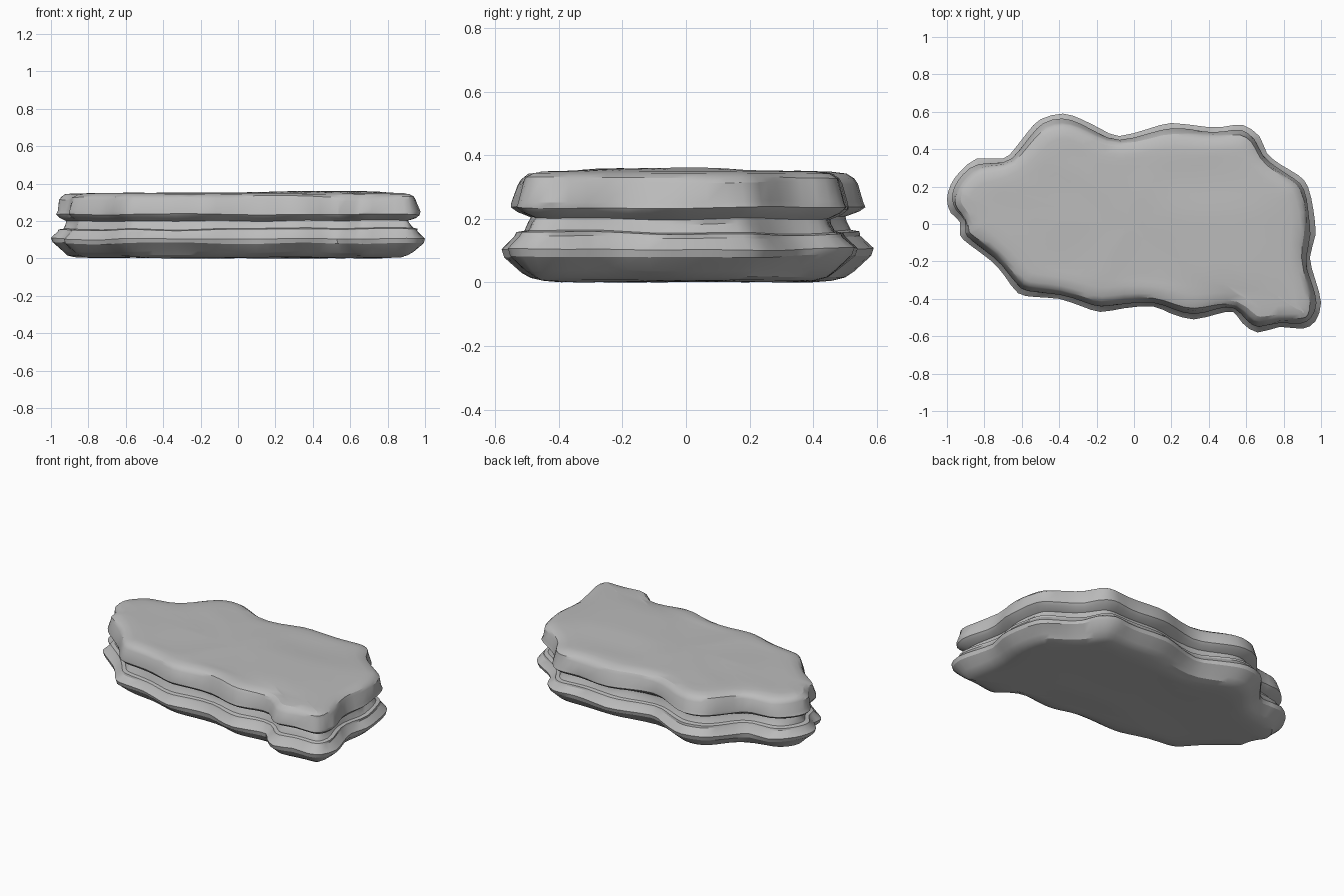
import bpy
import bmesh
from mathutils import Vector, noise

cube = bpy.data.objects.get("Cube")
if cube:
    bpy.data.objects.remove(cube, do_unlink=True)

# Widest outline of the slab, counter-clockwise from the left tip
OUTLINE = [
    (-1, .13), (-.98, .06), (-.93, .01), (-.93, -.06), (-.88, -.11), (-.76, -.2),
    (-.69, -.28), (-.62, -.37), (-.53, -.39), (-.4, -.4), (-.28, -.44), (-.18, -.47),
    (-.05, -.45), (.1, -.44), (.2, -.48), (.32, -.51), (.45, -.48), (.53, -.47),
    (.58, -.53), (.66, -.58), (.78, -.55), (.9, -.56), (.97, -.52), (1, -.42),
    (.97, -.3), (.94, -.18), (.97, -.06), (.96, .07), (.93, .2), (.88, .26),
    (.78, .32), (.71, .38), (.67, .47), (.58, .53), (.48, .52), (.38, .52),
    (.2, .54), (.08, .51), (-.08, .47), (-.18, .51), (-.28, .56), (-.38, .59),
    (-.5, .56), (-.57, .49), (-.64, .4), (-.7, .35), (-.84, .35), (-.93, .28),
    (-.98, .21)]

# Side profile from bottom to top: (inset, height)
PROFILE = [(.12, .01), (.08, .02), (.055, .04), (.006, .085), (0, .108), (.035, .145),
           (.04, .158), (.062, .163), (.075, .19), (.08, .205), (.042, .222),
           (.025, .238), (.028, .255), (.042, .315), (.052, .333), (.075, .347),
           (.12, .353)]

CAP_SCALES = (.9, .78, .64, .5, .36, .22, .1)


def smooth(points, amount):
    n = len(points)
    return [p.lerp((points[i - 1] + points[(i + 1) % n]) / 2, amount)
            for i, p in enumerate(points)]


def resample(points):
    """Add a rounded midpoint between each pair of points."""
    result = []
    n = len(points)
    for i, b in enumerate(points):
        a, c, d = points[i - 1], points[(i + 1) % n], points[(i + 2) % n]
        result += [b, (b + c) * .5625 - (a + d) * .0625]
    return result


def inset(points, distance):
    """Move a loop inwards in small smoothed steps."""
    steps = max(1, round(distance / .012))
    for _ in range(steps):
        n = len(points)
        moved = []
        for i, p in enumerate(points):
            t = (points[(i + 1) % n] - points[i - 1]).normalized()
            moved.append(p + Vector((-t.y, t.x)) * distance / steps)
        points = smooth(moved, .2)
    return points


def rough(x, y, z, size):
    return noise.noise(Vector((x, y, z)) * size)


def step(value, low, high):
    t = min(max((value - low) / (high - low), 0), 1)
    return t * t * (3 - 2 * t)


def top_height(x, y):
    """Gentle plateaus and creases on the upper face."""
    plateau = step(x + .6 * y, 0, .3) * (1 - step(x, .6, .9))
    plateau *= step(y, -.42, -.25) * (1 - step(y, .03, .3))
    crease = abs(rough(x, y, .3, 2.6))
    return .353 + .011 * plateau + .008 * (.25 - crease)


def bottom_height(x, y):
    return .004 + .008 * abs(rough(x, y, 5, 2.5))


bm = bmesh.new()


def add_ring(points, height):
    return [bm.verts.new((p.x, p.y, height(p.x, p.y))) for p in points]


def bridge(lower, upper):
    n = len(lower)
    for i in range(n):
        j = (i + 1) % n
        bm.faces.new((lower[i], lower[j], upper[j], upper[i]))


def cap_rings(points, height):
    rings = []
    for scale in CAP_SCALES:
        ring = [p * scale for p in points]
        for _ in range(int(6 + 20 * (1 - scale))):
            ring = smooth(ring, .5)
        rings.append(add_ring(ring, height))
    return rings


# Layered side walls with wavering ledges
outline = resample([Vector(p) for p in OUTLINE])
walls = []
for depth, level in PROFILE:
    loop = inset(outline, depth) if depth else outline
    if depth > .01:
        loop = [p * (1 + .012 * rough(p.x, p.y, level * 9, 6)) for p in loop]
    last = loop
    if level == PROFILE[0][1]:
        first = loop
    sway = .004 if level < .03 or level > .34 else .011
    walls.append(add_ring(
        loop, lambda x, y: level + sway * rough(x, y, level * 3, 3)))

# Upper and lower faces close the stack
rings = (cap_rings(first, bottom_height)[::-1] + walls
         + cap_rings(last, top_height))
for lower, upper in zip(rings, rings[1:]):
    bridge(lower, upper)
bm.faces.new(rings[0][::-1])
bm.faces.new(rings[-1])

# Rest on the ground
floor = min(v.co.z for v in bm.verts)
for v in bm.verts:
    v.co.z -= floor
bmesh.ops.recalc_face_normals(bm, faces=bm.faces)

mesh = bpy.data.meshes.new("rock_slab")
bm.to_mesh(mesh)
bm.free()
slab = bpy.data.objects.new("rock_slab", mesh)
bpy.context.collection.objects.link(slab)

# Plain grey stone
stone = bpy.data.materials.new("grey_stone")
stone.use_nodes = True
colour = (.5, .5, .5, 1)
stone.diffuse_color = colour
stone.node_tree.nodes["Principled BSDF"].inputs["Base Color"].default_value = colour
mesh.materials.append(stone)

bpy.ops.object.select_all(action="DESELECT")
slab.select_set(True)
bpy.context.view_layer.objects.active = slab
bpy.ops.object.shade_smooth_by_angle(angle=.5)
